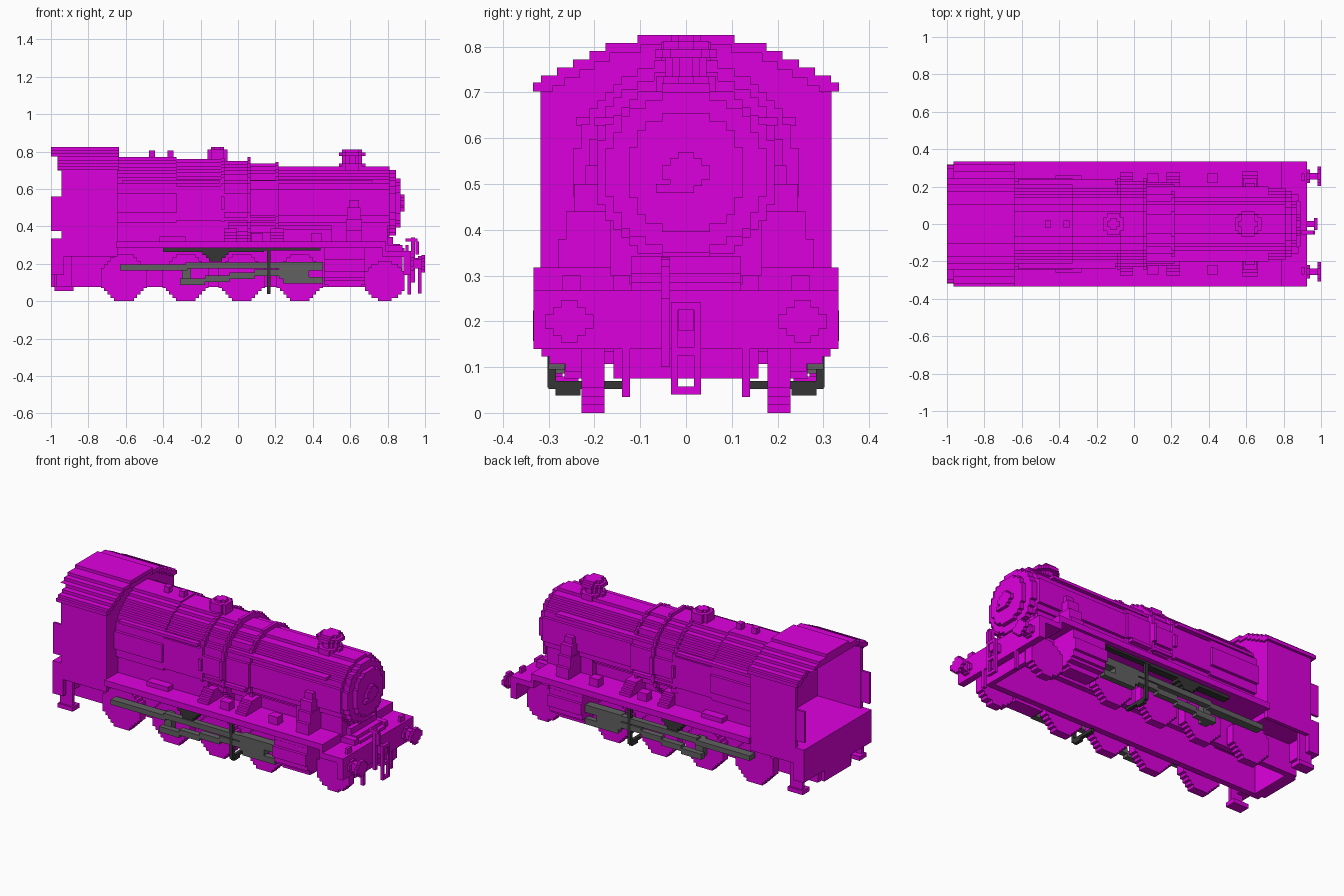
import bpy, bmesh, math
from mathutils import Vector

cube = bpy.data.objects.get("Cube")
if cube:
    bpy.data.objects.remove(cube, do_unlink=True)

U = 0.0176  # size of one stair step on the blocky surfaces


def material(name, colour):
    m = bpy.data.materials.new(name)
    m.use_nodes = True
    m.diffuse_color = colour
    m.node_tree.nodes["Principled BSDF"].inputs["Base Color"].default_value = colour
    return m


BODY = material("magenta", (0.73, 0.0, 0.73, 1))
STEEL = material("mid_grey", (0.12, 0.12, 0.12, 1))
IRON = material("dark_grey", (0.036, 0.036, 0.036, 1))


def finish(name, bm, mat):
    bmesh.ops.recalc_face_normals(bm, faces=bm.faces)
    mesh = bpy.data.meshes.new(name)
    bm.to_mesh(mesh)
    bm.free()
    mesh.materials.append(mat)
    ob = bpy.data.objects.new(name, mesh)
    bpy.context.collection.objects.link(ob)
    return ob


def prism(name, pts, axis, a, b, mat=BODY):
    """Extrude a 2D outline from a to b along an axis."""
    place = {"x": lambda p, t: (t, p[0], p[1]),
             "y": lambda p, t: (p[0], t, p[1]),
             "z": lambda p, t: (p[0], p[1], t)}[axis]
    bm = bmesh.new()
    face = bm.faces.new([bm.verts.new(place(p, a)) for p in pts])
    new = bmesh.ops.extrude_face_region(bm, geom=[face])["geom"]
    shift = Vector(place((0, 0), b - a))
    bmesh.ops.translate(bm, vec=shift, verts=[v for v in new if isinstance(v, bmesh.types.BMVert)])
    return finish(name, bm, mat)


def box(name, x, y, z, mat=BODY):
    y = sorted(y)
    return prism(name, [(x[0], y[0]), (x[1], y[0]), (x[1], y[1]), (x[0], y[1])], "z", z[0], z[1], mat)


def stepped_outline(c, r, low=-1.0):
    """Circle outline as stairs; low cuts it at a height relative to its centre."""
    n = round(r / U)
    right = []
    for k in range(-n, n):
        z0, z1 = k * r / n, (k + 1) * r / n
        if z0 < low - 0.001:
            continue
        w = max(1, round(math.sqrt(r * r - ((z0 + z1) / 2) ** 2) / U)) * U
        right += [(w, z0), (w, z1)]
    return ([(c[0] + w, c[1] + z) for w, z in right]
            + [(c[0] - w, c[1] + z) for w, z in reversed(right)])


def disc(name, c, r, axis, a, b, mat=BODY):
    return prism(name, stepped_outline(c, r), axis, a, b, mat)


def beam(name, p, q, steps, thick, y, mat):
    """Sloping rod made of stair steps in the xz plane."""
    for i in range(steps):
        s, t = i / steps, (i + 1) / steps
        z = p[1] + (q[1] - p[1]) * (s + t) / 2
        box(f"{name}_{i + 1}", (p[0] + (q[0] - p[0]) * s, p[0] + (q[0] - p[0]) * t),
            y, (z - thick / 2, z + thick / 2), mat)


# Boiler: stepped barrels narrowing toward the chimney end
AX = 0.525
for name, a, b, r in [("firebox", -0.65, -0.33, 0.245), ("rear_barrel", -0.33, -0.08, 0.235),
                      ("middle_barrel", -0.08, 0.06, 0.225), ("taper_barrel", 0.06, 0.21, 0.212),
                      ("front_barrel", 0.21, 0.81, 0.195), ("smokebox_ring", 0.81, 0.845, 0.175),
                      ("smokebox_door", 0.845, 0.87, 0.13), ("door_hub", 0.87, 0.89, 0.045)]:
    disc(name, (0, AX), r, "x", a, b)
for i, (x, r) in enumerate([(-0.09, 0.24), (0.05, 0.245), (0.2, 0.218)]):
    disc(f"boiler_band_{i + 1}", (0, AX), r, "x", x, x + U)
box("firebox_base", (-0.65, -0.05), (-0.21, 0.21), (0.3, 0.5))
box("boiler_cradle", (-0.05, 0.55), (-0.13, 0.13), (0.3, 0.4))
box("smokebox_saddle", (0.5, 0.8), (-0.165, 0.165), (0.3, 0.44))
box("door_handle", (0.87, 0.89), (-0.065, 0.018), (0.48, 0.5))

# Fittings on top of the boiler
for name, x, r, z0, z1 in [("chimney", 0.61, 0.045, 0.7, 0.79), ("chimney_base", 0.61, 0.065, 0.7, 0.735),
                           ("chimney_rim", 0.61, 0.068, 0.775, 0.795), ("chimney_lip", 0.61, 0.05, 0.795, 0.812),
                           ("dome", -0.11, 0.055, 0.74, 0.81), ("dome_cap", -0.11, 0.033, 0.81, 0.825)]:
    disc(name, (x, 0), r, "z", z0, z1)
for i, x in enumerate((-0.46, -0.36)):
    box(f"safety_valve_{i + 1}", (x - 0.016, x + 0.016), (-0.018, 0.018), (0.76, 0.805))

# Cab with arched roof, open at the back
roof = stepped_outline((0, 0.28), 0.545, 0.425)
inner = [(y * 0.94, z - 0.022) for y, z in roof]
prism("cab_roof", roof + inner[::-1], "x", -0.965, -0.635)
prism("roof_crown", [p for p in roof if p[1] > 0.755], "x", -1.0, -0.965)
box("cab_front", (-0.66, -0.645), (-0.315, 0.315), (0.3, 0.71))
prism("cab_front_arch", inner, "x", -0.66, -0.645)
box("cab_floor", (-1.0, -0.65), (-0.31, 0.31), (0.25, 0.335))
box("rear_beam", (-1.0, -0.93), (-0.318, 0.318), (0.14, 0.335))
box("rear_beam_centre", (-1.0, -0.93), (-0.125, 0.125), (0.075, 0.2))

# Footplate, lower front deck and buffer beam
box("footplate", (-0.65, 0.79), (-0.333, 0.333), (0.283, 0.318))
box("footplate_front", (0.772, 0.79), (-0.333, 0.333), (0.25, 0.318))
box("front_deck", (0.772, 0.925), (-0.333, 0.333), (0.235, 0.268))
box("buffer_beam", (0.885, 0.925), (-0.333, 0.333), (0.14, 0.268))
for i, (x, z) in enumerate([(0.83, 0.342), (0.865, 0.306), (0.89, 0.285)]):
    box(f"front_step_{i + 1}", (0.78, x), (-0.12, 0.12), (0.26, z))
box("front_cross_member", (0.85, 0.88), (-0.125, 0.125), (0.075, 0.28))

# Wheels with hubs carried on the frame plates
for i, (x, r) in enumerate([(-0.61, 0.125), (-0.28, 0.125), (0.02, 0.125), (0.33, 0.125), (0.785, 0.108)]):
    for side, s in (("near", -1), ("far", 1)):
        disc(f"{side}_wheel_{i + 1}", (x, r), r, "y", s * 0.178, s * 0.228)
        disc(f"{side}_hub_{i + 1}", (x, r + 0.06), 0.035, "y", s * 0.15, s * 0.18)

# Everything mirrored on both long sides
for side, s in (("near", -1), ("far", 1)):
    def part(name, x, y0, y1, z, mat=BODY):
        return box(f"{side}_{name}", x, (s * y0, s * y1), z, mat)

    part("cab_side", (-0.945, -0.645), 0.295, 0.318, (0.24, 0.71))
    part("roof_eave", (-0.965, -0.635), 0.29, 0.334, (0.702, 0.722))
    part("cab_rear_rail", (-1.0, -0.94), 0.298, 0.312, (0.375, 0.56))
    part("rear_step_hanger", (-0.97, -0.89), 0.27, 0.29, (0.06, 0.25))
    part("rear_step", (-0.98, -0.88), 0.235, 0.3, (0.055, 0.08))
    part("frame_plate", (-0.98, 0.88), 0.122, 0.158, (0.075, 0.3))
    part("guard_iron", (0.905, 0.925), 0.122, 0.14, (0.035, 0.15))

    # Cylinder and steam pipe cover
    disc(f"{side}_cylinder", (s * 0.228, 0.19), 0.1, "x", 0.46, 0.68)
    part("cylinder_top", (0.46, 0.68), 0.14, 0.315, (0.18, 0.285))
    part("cylinder_drain", (0.48, 0.66), 0.18, 0.265, (0.075, 0.1))
    for k, (h, y, top) in enumerate([(0.042, 0.28, 0.38), (0.042, 0.262, 0.44),
                                     (0.036, 0.245, 0.5), (0.026, 0.22, 0.54)]):
        part(f"steam_pipe_{k + 1}", (0.62 - h, 0.62 + h), 0.13, y, (0.3, top))

    # Handrail hugging the barrels, and boxes on the footplate
    part("rear_handrail", (-0.62, -0.1), 0.19, 0.24, (0.628, 0.645))
    part("front_handrail", (0.06, 0.72), 0.14, 0.2, (0.628, 0.645))
    part("side_pipe", (-0.6, 0.2), 0.19, 0.225, (0.43, 0.448))
    for k, x in enumerate((0.1, 0.42)):
        part(f"footplate_box_{k + 1}", (x - 0.03, x + 0.03), 0.22, 0.27, (0.31, 0.365))
    for n, x in enumerate((-0.04, 0.21)):
        for k in range(4):
            part(f"bracket_{n + 1}_step_{k + 1}", (x - 0.035, x + 0.035), 0.12,
                 0.275 - k * U, (0.31, 0.335 + k * U))
    part("sandbox", (-0.42, -0.28), 0.2, 0.26, (0.31, 0.345))

    # Rods and valve gear
    part("coupling_rod", (-0.63, -0.27), 0.25, 0.3, (0.165, 0.195), STEEL)
    part("slide_bar", (-0.28, 0.24), 0.265, 0.3, (0.175, 0.207), STEEL)
    part("crosshead", (0.22, 0.38), 0.25, 0.3, (0.12, 0.21), STEEL)
    part("piston_rod", (0.36, 0.455), 0.25, 0.3, (0.165, 0.21), STEEL)
    part("lower_guide", (0.24, 0.455), 0.265, 0.3, (0.095, 0.13), STEEL)
    part("crank", (-0.3, -0.25), 0.23, 0.27, (0.09, 0.195), STEEL)
    beam(f"{side}_connecting_rod", (-0.31, 0.095), (0.22, 0.16), 4, 0.034, (s * 0.265, s * 0.3), STEEL)
    part("upper_bar", (-0.4, 0.14), 0.255, 0.3, (0.264, 0.284), IRON)
    part("upper_bar_end", (0.14, 0.44), 0.265, 0.3, (0.272, 0.284), IRON)
    for k in range(3):
        part(f"gear_bracket_{k + 1}", (-0.19 + k * U, -0.05 - k * U), 0.25, 0.3,
             (0.247 - k * U, 0.265 - k * U), IRON)
    part("step_post", (0.155, 0.175), 0.284, 0.302, (0.055, 0.27), IRON)
    part("step_foot", (0.155, 0.175), 0.14, 0.3, (0.052, 0.07), IRON)
    part("step_toe", (0.155, 0.175), 0.23, 0.285, (0.038, 0.055), IRON)

    # Buffers and lamp irons
    disc(f"{side}_buffer_shaft", (s * 0.255, 0.2), 0.026, "x", 0.9, 0.985)
    disc(f"{side}_buffer_collar", (s * 0.255, 0.2), 0.035, "x", 0.92, 0.94)
    disc(f"{side}_buffer_head", (s * 0.255, 0.2), 0.046, "x", 0.98, 1.0)
    part("lamp_iron", (0.895, 0.912), 0.23, 0.27, (0.26, 0.3))

# Front coupling: hook, hanging link and lamp bracket
box("coupling_hook", (0.9, 0.975), (-0.016, 0.016), (0.18, 0.23))
for i, y in enumerate((-0.033, 0.018)):
    box(f"link_side_{i + 1}", (0.962, 0.98), (y, y + 0.015), (0.04, 0.24))
for i, z in enumerate((0.04, 0.125, 0.225)):
    box(f"link_bar_{i + 1}", (0.962, 0.98), (-0.033, 0.033), (z, z + U))
box("vacuum_pipe", (0.925, 0.945), (-0.055, -0.035), (0.1, 0.34))
box("vacuum_pipe_top", (0.895, 0.96), (-0.055, -0.035), (0.32, 0.335))
box("vacuum_hose", (0.95, 0.967), (-0.055, -0.035), (0.25, 0.32))
